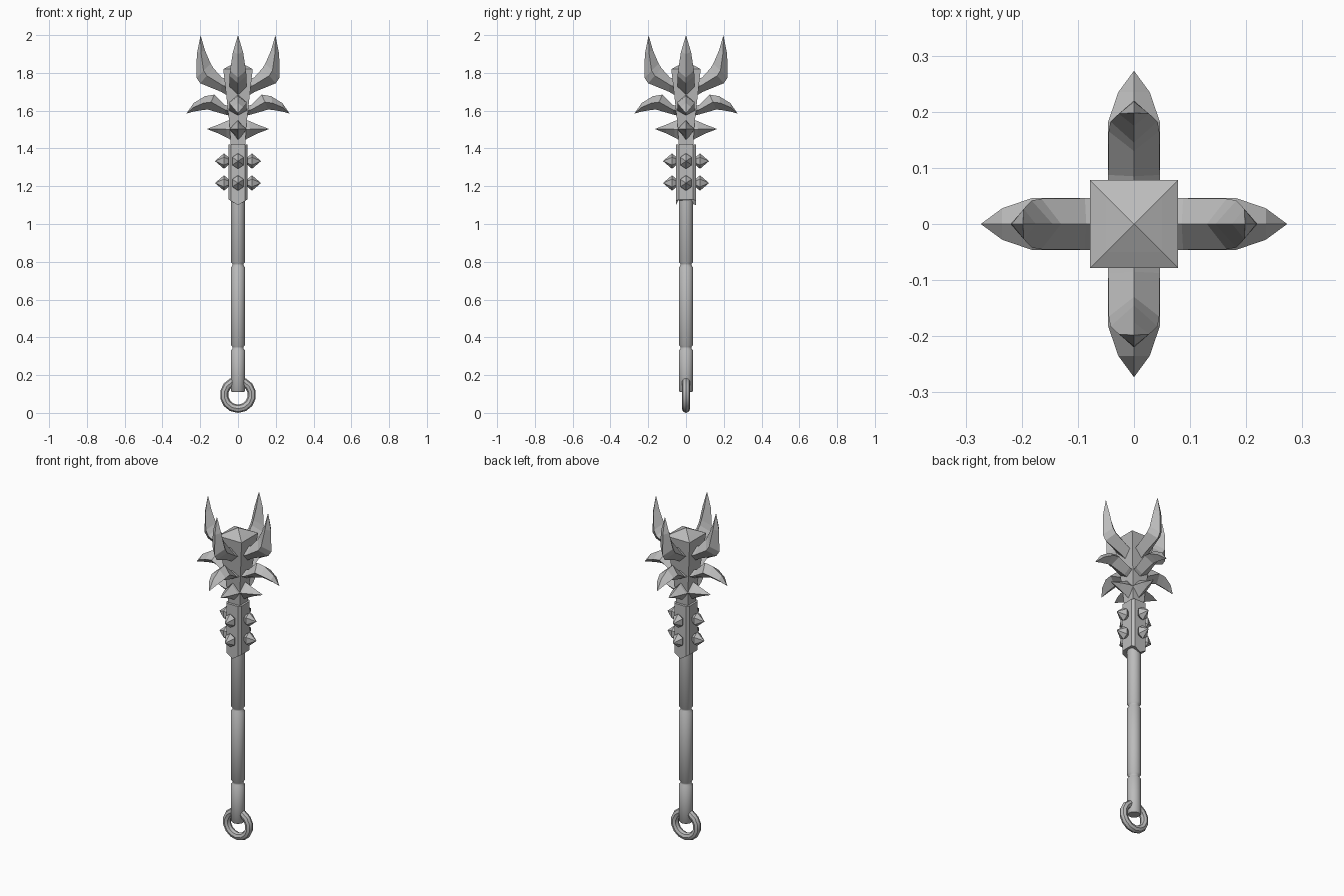
import bpy, bmesh, math
from mathutils import Matrix, Vector

old = bpy.data.objects.get("Cube")
if old:
    bpy.data.objects.remove(old, do_unlink=True)

metal = bpy.data.materials.new("grey_metal")
metal.use_nodes = True
GREY = (0.5, 0.5, 0.5, 1)
metal.diffuse_color = GREY
metal.node_tree.nodes["Principled BSDF"].inputs["Base Color"].default_value = GREY


def finish(name, bm, smooth=False):
    bmesh.ops.recalc_face_normals(bm, faces=bm.faces)
    mesh = bpy.data.meshes.new(name)
    bm.to_mesh(mesh)
    bm.free()
    mesh.materials.append(metal)
    ob = bpy.data.objects.new(name, mesh)
    bpy.context.collection.objects.link(ob)
    if smooth:
        bpy.ops.object.select_all(action='DESELECT')
        ob.select_set(True)
        bpy.context.view_layer.objects.active = ob
        bpy.ops.object.shade_smooth_by_angle(angle=math.radians(40))
    return ob


def loft(name, loops, smooth=False, turn=0.0):
    """Skin a row of equal point loops; one-point loops become tips."""
    bm = bmesh.new()
    rows = [[bm.verts.new(p) for p in loop] for loop in loops]
    for a, b in zip(rows, rows[1:]):
        n = max(len(a), len(b))
        for i in range(n):
            j = (i + 1) % n
            if len(b) == 1:
                bm.faces.new((a[i], a[j], b[0]))
            else:
                bm.faces.new((a[i], a[j], b[j], b[i]))
    for row in (rows[0], rows[-1]):
        if len(row) > 2:
            bm.faces.new(row)
    bmesh.ops.rotate(bm, verts=bm.verts, matrix=Matrix.Rotation(turn, 3, 'Z'))
    return finish(name, bm, smooth)


def ring_points(r, z, n):
    return [(r * math.cos(math.tau * i / n), r * math.sin(math.tau * i / n), z) for i in range(n)]


def square(h, z):
    return [(h, h, z), (-h, h, z), (-h, -h, z), (h, -h, z)]


def blade(name, sections, tip, turn):
    """Diamond sections: lower ridge, upper ridge (x, z) and half width."""
    loops = []
    for lx, lz, ux, uz, w in sections:
        mx, mz = (lx + ux) / 2, (lz + uz) / 2
        loops.append([(lx, 0, lz), (mx, w, mz), (ux, 0, uz), (mx, -w, mz)])
    loops.append([(tip[0], 0, tip[1])])
    loft(name, loops, turn=turn)


# Handle with two turned grooves
profile = [(0.032, 0.11), (0.038, 0.118)]
for z in (0.345, 0.785):
    profile += [(0.038, z - 0.015), (0.03, z - 0.005), (0.03, z + 0.005), (0.038, z + 0.015)]
profile.append((0.038, 1.14))
loft("handle", [ring_points(r, z, 16) for r, z in profile], smooth=True)

# Pommel ring
bm = bmesh.new()
grid = []
for i in range(14):
    a = math.tau * i / 14
    row = []
    for j in range(8):
        b = math.tau * j / 8
        r = 0.074 + 0.022 * math.cos(b)
        row.append(bm.verts.new((r * math.sin(a), 0.022 * math.sin(b), 0.096 - r * math.cos(a))))
    grid.append(row)
for i in range(14):
    for j in range(8):
        p, q, k = grid[i], grid[(i + 1) % 14], (j + 1) % 8
        bm.faces.new((p[j], q[j], q[k], p[k]))
finish("pommel_ring", bm, smooth=True)

# Collar: chamfered front and back, lower end cut to a point on those faces
W, D, C = 0.05, 0.053, 0.038
outline = [(0, -D), (C, -D), (W, -C), (W, C), (C, D), (0, D), (-C, D), (-W, C), (-W, -C), (-C, -D)]
bottom = [(x, y, 1.1 + 0.6 * abs(x)) for x, y in outline]
top = [(x, y, 1.42) for x, y in outline]
loft("collar", [bottom, top])

# Flared head with stepped pyramid cap
loft("head", [square(0.037, 1.4), square(0.044, 1.52), square(0.062, 1.68),
              square(0.078, 1.82), square(0.05, 1.835), [(0, 0, 1.86)]])

SIDES = (("left", 0), ("back", 1), ("right", 2), ("front", 3))
for side, quarter in SIDES:
    turn = quarter * math.pi / 2

    # Upswept crown blade
    blade(side + "_crown_blade", [
        (0.04, 1.67, 0.04, 1.76, 0.046),
        (0.09, 1.70, 0.085, 1.775, 0.046),
        (0.20, 1.745, 0.13, 1.825, 0.045),
        (0.22, 1.775, 0.145, 1.85, 0.042),
        (0.218, 1.90, 0.175, 1.92, 0.027)], (0.198, 2.0), turn)

    # Large drooping spike
    blade(side + "_large_spike", [
        (0.03, 1.57, 0.03, 1.62, 0.046),
        (0.07, 1.58, 0.07, 1.63, 0.046),
        (0.16, 1.606, 0.125, 1.685, 0.046),
        (0.19, 1.603, 0.175, 1.677, 0.046),
        (0.235, 1.595, 0.235, 1.64, 0.028)], (0.273, 1.585), turn)

    # Short spike below
    blade(side + "_short_spike", [
        (0.03, 1.44, 0.03, 1.555, 0.044),
        (0.06, 1.458, 0.06, 1.545, 0.044),
        (0.105, 1.48, 0.105, 1.526, 0.028)], (0.165, 1.503), turn)

    # Two faceted studs
    for label, z in (("lower", 1.217), ("upper", 1.333)):
        loops = []
        for x, r in ((0.04, 0.012), (0.074, 0.041)):
            loops.append([(x, 0.85 * px, z + py) for py, px, _ in ring_points(r, 0, 6)])
        loops.append([(0.122, 0, z)])
        loft(f"{side}_{label}_stud", loops, turn=turn)
